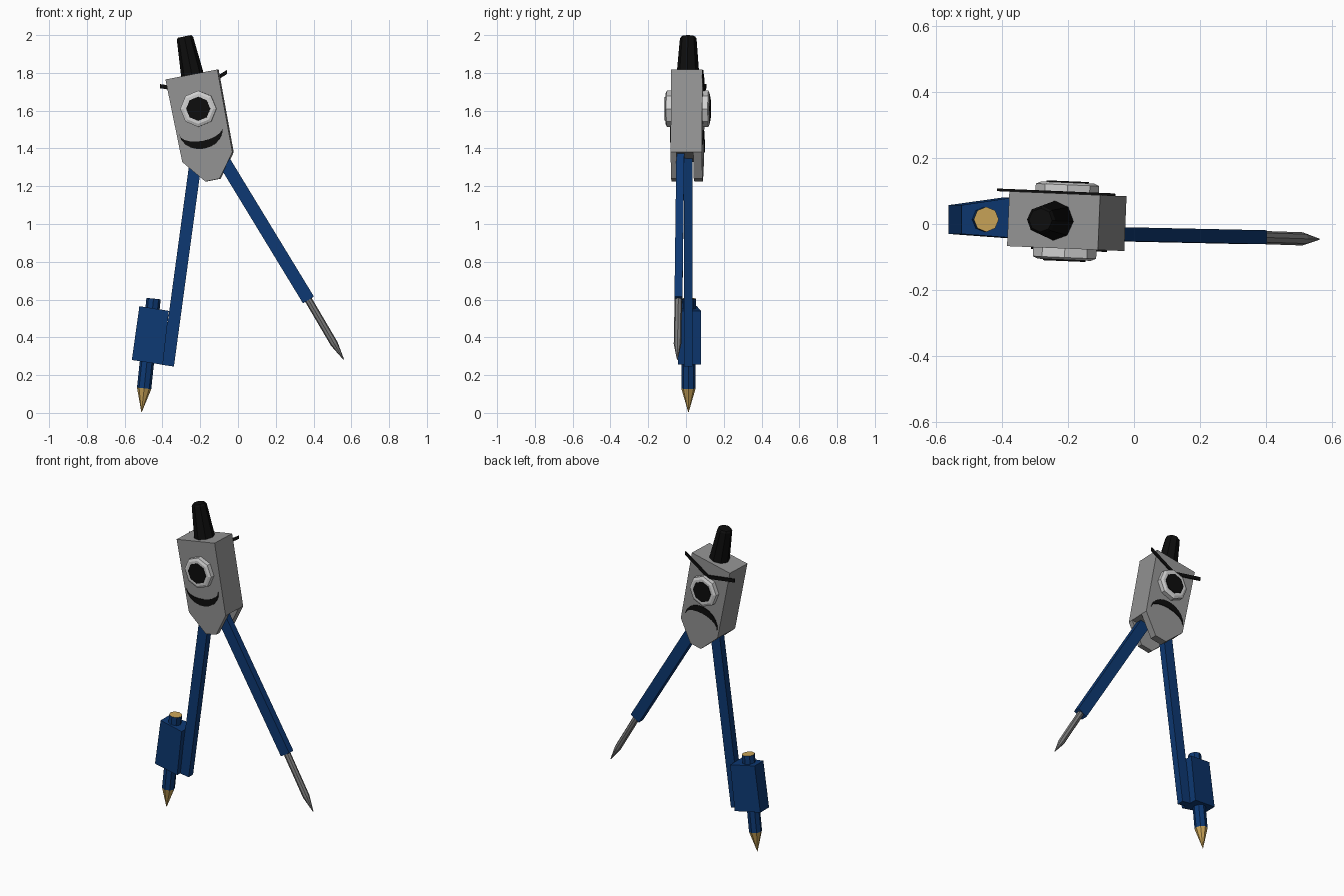
import bpy, bmesh, math
from mathutils import Vector, Matrix

cube = bpy.data.objects.get("Cube")
if cube:
    bpy.data.objects.remove(cube)


def material(name, r, g, b):
    m = bpy.data.materials.new(name)
    m.use_nodes = True
    m.diffuse_color = (r, g, b, 1)
    bsdf = m.node_tree.nodes["Principled BSDF"]
    bsdf.inputs["Base Color"].default_value = (r, g, b, 1)
    bsdf.inputs["Roughness"].default_value = 0.7
    return m


GREY = material("body grey", 0.29, 0.29, 0.29)
STEEL = material("needle steel", 0.2, 0.2, 0.2)
WHITE = material("eye white", 0.63, 0.63, 0.63)
BLACK = material("black", 0.004, 0.004, 0.004)
BLUE = material("dark blue", 0.004, 0.04, 0.17)
WOOD = material("pencil wood", 0.6, 0.38, 0.1)

TURN = Matrix.Rotation(math.radians(-2.4), 4, 'Z')   # the head is turned slightly
TILT = math.radians(10.8)                            # and leans to its right
RIGHT = Vector((math.cos(TILT), 0, math.sin(TILT)))
UP = Vector((-math.sin(TILT), 0, math.cos(TILT)))


def loft(name, rings, mats, turn=False):
    """Skin a list of equal-length point rings and cap both ends."""
    bm = bmesh.new()
    loops = [[bm.verts.new(p) for p in ring] for ring in rings]
    n = len(loops[0])
    for a, b in zip(loops, loops[1:]):
        for i in range(n):
            j = (i + 1) % n
            bm.faces.new((a[i], a[j], b[j], b[i]))
    bm.faces.new(loops[0])
    bm.faces.new(loops[-1])
    bmesh.ops.remove_doubles(bm, verts=bm.verts, dist=1e-5)
    bmesh.ops.recalc_face_normals(bm, faces=bm.faces)
    if turn:
        bm.transform(TURN)
    me = bpy.data.meshes.new(name)
    bm.to_mesh(me)
    bm.free()
    for m in mats:
        me.materials.append(m)
    ob = bpy.data.objects.new(name, me)
    bpy.context.collection.objects.link(ob)
    return ob


def prism(name, outline, y0, y1, mat):
    """Extrude an (x, z) outline from y0 to y1, turned with the head."""
    return loft(name, [[Vector((x, y, z)) for x, z in outline] for y in (y0, y1)], [mat], True)


def rod(name, stations, mats, sides=8, turn=False):
    """Round part through (point, radius) stations along a straight axis."""
    axis = (Vector(stations[-1][0]) - Vector(stations[0][0])).normalized()
    side = axis.cross(Vector((0, 1, 0)))
    side = side.normalized() if side.length > 0.01 else Vector((1, 0, 0))
    other = axis.cross(side)
    rings = []
    for p, r in stations:
        rings.append([Vector(p) + r * (math.cos(a) * side + math.sin(a) * other)
                      for a in (2 * math.pi * i / sides for i in range(sides))])
    return loft(name, rings, mats, turn)


def bar(name, start, end, half_width, half_depth, mat):
    """Rectangular leg between two points."""
    a, b = Vector(start), Vector(end)
    w = (b - a).cross(Vector((0, 1, 0))).normalized() * half_width
    d = Vector((0, half_depth, 0))
    return loft(name, [[p + w + d, p - w + d, p - w - d, p + w - d] for p in (a, b)], [mat])


# Head block with two cheek plates that leave a slot for the legs
top_l, top_r = (-0.381, 1.765), (-0.106, 1.818)
low_l, low_r = (-0.292, 1.328), (-0.026, 1.38)
chin_l, chin_r = (-0.17, 1.225), (-0.095, 1.24)
prism("head_block", [top_l, top_r, low_r, low_l], -0.083, 0.083, GREY)
for label, y0, y1 in (("front", -0.083, -0.051), ("back", 0.037, 0.083)):
    prism(label + "_cheek", [low_l, low_r, chin_r, chin_l], y0, y1, GREY)

# Grip knob
base = Vector((-0.24, 0, 1.78))
tip = Vector((-0.283, 0, 1.993))
rod("grip_knob", [(base, 0.061), (base.lerp(tip, 0.95), 0.044), (tip, 0.036)], [BLACK], 8, True)


# Face on both sides: happy in front, angry at the back
def crescent(centre, bend):
    """Mouth outline in the leaning frame; bend +1 smiles, -1 frowns."""
    def arc(depth, steps):
        return [centre + RIGHT * (0.117 * math.cos(t)) - UP * (bend * depth * math.sin(t))
                for t in (math.pi * i / 10 for i in steps)]
    pts = arc(0.098, range(11)) + arc(0.056, range(9, 0, -1))
    return [(p.x, p.z) for p in pts]


for label, s in (("front", -1), ("back", 1)):
    eye = [(Vector((-0.206, s * y, 1.61)), r)
           for y, r in ((0.08, 0.096), (0.11, 0.096), (0.117, 0.08))]
    rod(label + "_eye", eye, [WHITE], 8, True)
    pupil = [(Vector((-0.206, s * y, 1.61)), 0.064) for y in (0.116, 0.121)]
    rod(label + "_pupil", pupil, [BLACK], 8, True)
    centre = Vector((-0.193, 0, 1.495)) if s < 0 else Vector((-0.175, 0, 1.4))
    prism(label + "_mouth", crescent(centre, -s), s * 0.08, s * 0.088, BLACK)

for label, end in (("right", (-0.418, 1.73)), ("left", (-0.062, 1.805))):
    (x, z), t = end, 0.011
    mid_x, mid_z = -0.227, 1.7
    outline = [(x, z - t), (x, z + t), (mid_x, mid_z + t), (mid_x, mid_z - t)]
    prism(label + "_back_brow", outline, 0.082, 0.09, BLACK)

# Needle leg
bar("needle_leg", (-0.14, -0.029, 1.441), (0.373, -0.04, 0.598), 0.034, 0.021, BLUE)
rod("needle", [((0.36, -0.04, 0.62), 0.02), ((0.51, -0.045, 0.365), 0.02),
               ((0.56, -0.046, 0.282), 0.002)], [STEEL])

# Pencil leg and its tapered clamp
bar("pencil_leg", (-0.208, 0.012, 1.45), (-0.371, 0.012, 0.25), 0.032, 0.022, BLUE)


def clamp_end(top, bottom, y0, y1):
    return [Vector((x, y, z)) for (x, z), y in
            ((top, y0), (top, y1), (bottom, y1), (bottom, y0))]


loft("pencil_clamp", [clamp_end((-0.522, 0.565), (-0.562, 0.28), -0.03, 0.057),
                      clamp_end((-0.366, 0.54), (-0.398, 0.255), -0.042, 0.08)], [BLUE])

# Pencil: painted shaft, bare wood at the point and the cut end
pencil = rod("pencil", [((-0.447, 0.014, 0.605), 0.038), ((-0.497, 0.013, 0.13), 0.038),
                        ((-0.511, 0.013, 0.0), 0.0)], [BLUE, WOOD])
for f in pencil.data.polygons:
    if f.center.z < 0.13 or f.normal.z > 0.9:
        f.material_index = 1
